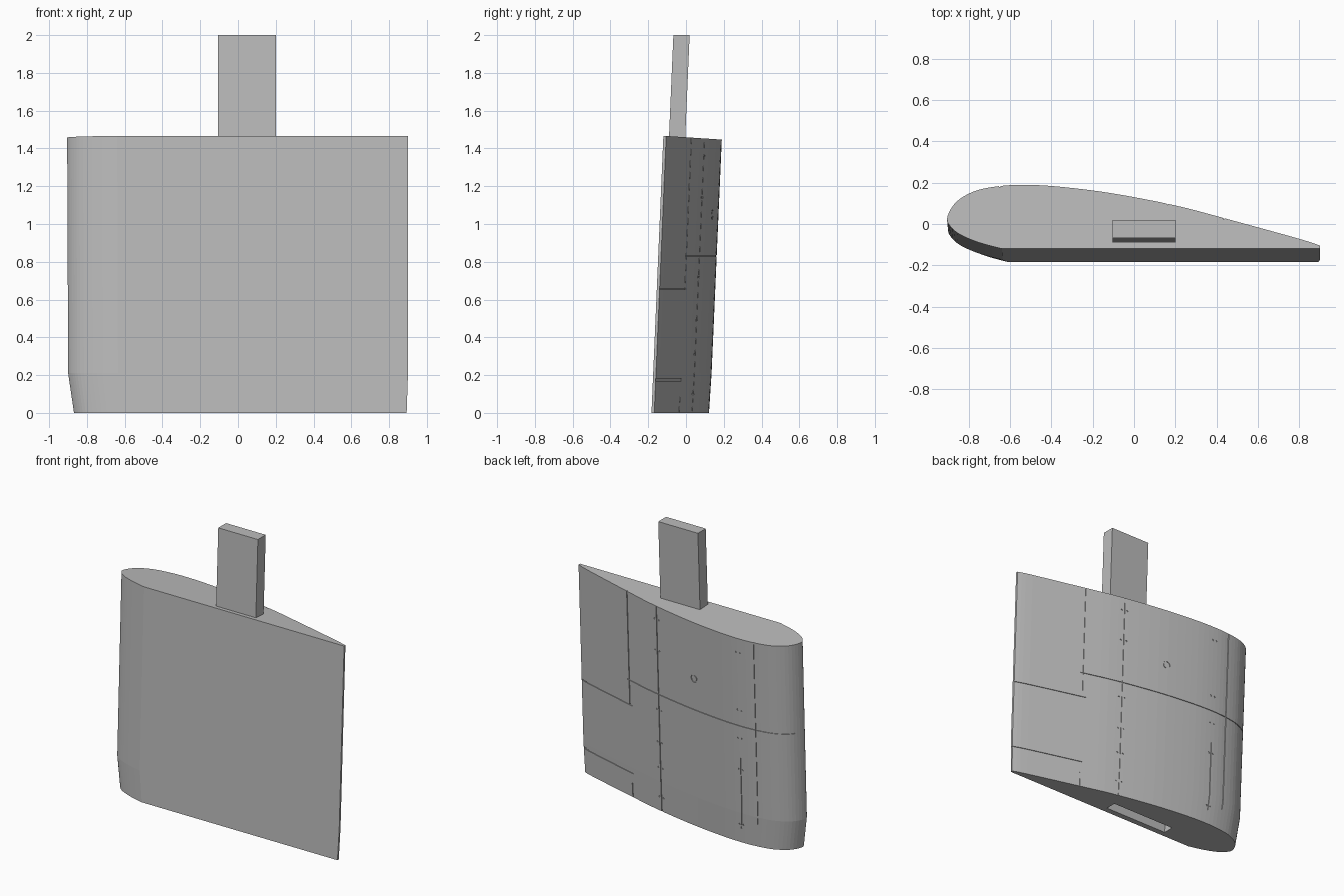
import bpy, bmesh, math
from mathutils import Vector

if "Cube" in bpy.data.objects:
    bpy.data.objects.remove(bpy.data.objects["Cube"])

LEAN, ZREF = 0.043, 1.46
grey = bpy.data.materials.new("plain grey")
grey.diffuse_color = (0.5, 0.5, 0.5, 1)
grey.use_nodes = True
grey.node_tree.nodes["Principled BSDF"].inputs["Base Color"].default_value = grey.diffuse_color

# Curved part of the section, from the thin edge round the nose to the flat
KEYS = [(0.9, -0.105), (0.8, -0.072), (0.43, 0.03), (0.2, 0.09), (-0.1, 0.148),
        (-0.35, 0.18), (-0.52, 0.19), (-0.65, 0.184), (-0.77, 0.16), (-0.86, 0.107),
        (-0.903, 0.035), (-0.89, -0.01), (-0.84, -0.052), (-0.75, -0.09), (-0.64, -0.12)]


def smooth_curve(keys, steps):
    pts = [Vector(k) for k in keys]
    out = []
    for i in range(len(pts) - 1):
        a, b, c, d = pts[max(i - 1, 0)], pts[i], pts[i + 1], pts[min(i + 2, len(pts) - 1)]
        for s in range(steps):
            t = s / steps
            out.append(0.5 * (2 * b + (c - a) * t + (2 * a - 5 * b + 4 * c - d) * t * t
                              + (3 * b - a - 3 * c + d) * t ** 3))
    return out + [pts[-1]]


CURVE = smooth_curve(KEYS, 4)


def place(x, y, z):
    """Taper the lower nose and lean the whole shape back."""
    k = 0.03 * max(0, 1 - z / 0.21) + 0.006 * max(0, 1 - z / ZREF)
    f = (0.9 - x) / 1.8
    return (x + k * f * f + 0.007 * max(0, 1 - z / 0.2) * (f - 1),
            y - k * 0.15 * max(0, y + 0.12) / 0.3 + LEAN * (z - ZREF), z)


def surface(x):
    """Height and outward normal of the cambered side."""
    for a, b in zip(CURVE, CURVE[1:]):
        if b.x <= x <= a.x:
            t = (a.x - x) / (a.x - b.x)
            return a.lerp(b, t), Vector((b.y - a.y, a.x - b.x)).normalized()
    return CURVE[0], Vector((0.26, 0.97))


def finish(name, bm):
    bmesh.ops.recalc_face_normals(bm, faces=bm.faces)
    me = bpy.data.meshes.new(name)
    bm.to_mesh(me)
    bm.free()
    me.materials.append(grey)
    ob = bpy.data.objects.new(name, me)
    bpy.context.collection.objects.link(ob)
    return ob


def loft(bm, rings, closed=False):
    rows = [[bm.verts.new(p) for p in r] for r in rings]
    n = len(rows[0])
    pairs = list(zip(rows, rows[1:])) + ([(rows[-1], rows[0])] if closed else [])
    for a, b in pairs:
        for i in range(n):
            bm.faces.new((a[i], a[(i + 1) % n], b[(i + 1) % n], b[i]))
    if not closed:
        bm.faces.new(rows[0])
        bm.faces.new(rows[-1])


def leaning_box(name, x0, x1, y0, y1, z0, z1):
    bm = bmesh.new()
    loft(bm, [[(x, y + LEAN * (z - ZREF), z) for x, y in
               ((x0, y0), (x1, y0), (x1, y1), (x0, y1))] for z in (z0, z1)])
    return finish(name, bm)


# Wing block with a slightly sloping top
outline = [(p.x, p.y) for p in CURVE] + [(0.9, -0.12)]
bm = bmesh.new()
loft(bm, [[place(x, y, z if z < 1 else 1.467 - 0.065 * (y + 0.12)) for x, y in outline]
          for z in (0, 0.21, ZREF)])
wing = finish("wing_block", bm)

# Joining tongue on top and matching socket below
leaning_box("joining_tongue", -0.105, 0.2, -0.09, -0.004, 1.4, 2.0)
socket = leaning_box("socket_cutter", -0.38, 0.11, -0.08, -0.005, -0.1, 0.55)

# Shallow panel grooves, rivets and a round cap on the cambered side
W, DEPTH = 0.003, 0.005
cuts = bmesh.new()


def upright_groove(x, z0, z1):
    p, n = surface(x)
    t = Vector((n.y, -n.x))
    quad = [p + t * W * a + n * DEPTH * b for a, b in ((-1, -1), (1, -1), (1, 1.5), (-1, 1.5))]
    zs = [z0] + [z for z in (0.21,) if z0 < z < z1] + [z1]
    loft(cuts, [[place(q.x, q.y, z) for q in quad] for z in zs])


def level_groove(z, x0, x1, w=W):
    rings = []
    xs = [x0] + [p.x for p in CURVE[:40] if x1 < p.x < x0] + [x1]
    for x in xs:
        p, n = surface(x)
        lo, hi = p - n * DEPTH, p + n * DEPTH * 1.5
        rings.append([place(q.x, q.y, z + s * w) for q, s in
                      ((lo, -1), (lo, 1), (hi, 1), (hi, -1))])
    loft(cuts, rings)


def ring_groove(x, z, r, sides):
    p, n = surface(x)
    t = Vector((n.y, -n.x))
    rings = []
    for i in range(sides):
        a = 2 * math.pi * i / sides
        ring = []
        for rr, d in ((r - W, -1), (r + W, -1), (r + W, 1.5), (r - W, 1.5)):
            q = p + t * rr * math.cos(a) + n * DEPTH * d
            ring.append(place(q.x, q.y, z + rr * math.sin(a)))
        rings.append(ring)
    loft(cuts, rings, closed=True)


def rivet(x, z):
    p, n = surface(x)
    t = Vector((n.y, -n.x))
    dirs = [2 * math.pi * i / 6 for i in range(6)]
    loft(cuts, [[place(*(p + t * 0.006 * math.cos(a) + n * DEPTH * d), z + 0.006 * math.sin(a))
                 for a in dirs] for d in (-1, 1.5)])


for x, z0, z1 in ((0.435, 0.655, 1.6), (0.435, -0.1, 0.1), (0.16, -0.1, 1.6),
                  (-0.53, 0.1, 0.6), (-0.65, 0.15, 1.6)):
    upright_groove(x, z0, z1)
level_groove(0.655, 0.92, 0.41)
level_groove(0.175, 0.92, 0.42, 0.006)
level_groove(0.83, 0.45, -0.88)
ring_groove(-0.16, 1.05, 0.024, 12)
for z in (0.1, 0.31, 0.49, 0.72, 1.14, 1.36):
    rivet(0.14, z)
    rivet(0.18, z)
for z in (0.13, 0.52, 0.74, 0.94, 1.35):
    rivet(-0.515, z)
    rivet(-0.545, z)
grooves = finish("groove_cutter", cuts)

for cutter in (socket, grooves):
    mod = wing.modifiers.new(cutter.name, 'BOOLEAN')
    mod.operation, mod.solver, mod.object = 'DIFFERENCE', 'EXACT', cutter
    mod.use_self = True
    cutter.hide_render = True
    cutter.hide_set(True)
